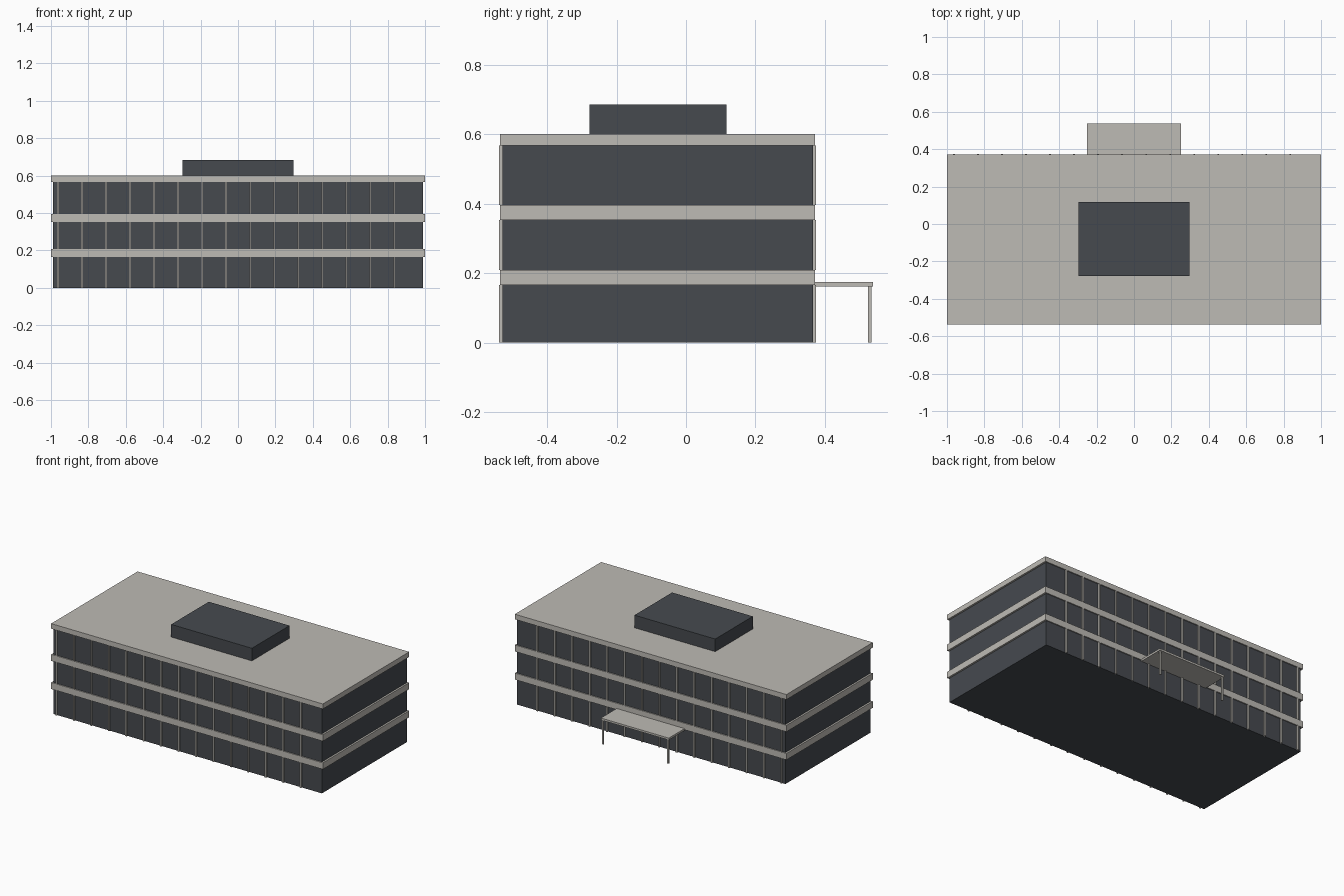
import bpy

cube = bpy.data.objects.get("Cube")
if cube:
    bpy.data.objects.remove(cube, do_unlink=True)


def material(name, rgb):
    mat = bpy.data.materials.new(name)
    mat.use_nodes = True
    mat.diffuse_color = (*rgb, 1)
    mat.node_tree.nodes["Principled BSDF"].inputs["Base Color"].default_value = (*rgb, 1)
    return mat


concrete = material("pale_concrete", (0.515, 0.497, 0.462))
glass = material("dark_glass", (0.061, 0.068, 0.078))


def box(name, mat, x, y, z):
    """Box spanning the (low, high) ranges on each axis."""
    spans = (x, y, z)
    bpy.ops.mesh.primitive_cube_add(size=1, location=[(a + b) / 2 for a, b in spans])
    obj = bpy.context.object
    obj.name = name
    obj.scale = [b - a for a, b in spans]
    bpy.ops.object.transform_apply(location=False, rotation=False, scale=True)
    obj.data.materials.append(mat)
    return obj


FRONT, BACK = -0.529, 0.365
LIP = 0.007
FIN = 0.0095

# Glazed body and rooftop plant room
box("glazed_body", glass, (-0.988, 0.988), (FRONT, BACK), (0, 0.58))
box("roof_plant_room", glass, (-0.297, 0.297), (-0.278, 0.117), (0.6, 0.685))

# Floor bands and roof slab
bands = [("lower_floor_band", 0.166, 0.209),
         ("upper_floor_band", 0.353, 0.396),
         ("roof_slab", 0.567, 0.601)]
for name, low, high in bands:
    box(name, concrete, (-1, 1), (FRONT - LIP, BACK + LIP), (low, high))

# Vertical fins on the long facades, one per bay and storey
storeys = [(0, 0.166), (0.209, 0.353), (0.396, 0.567)]
for side, wall, outward in (("front", FRONT, -1), ("back", BACK, 1)):
    y = sorted((wall - outward * 0.005, wall + outward * FIN))
    for floor, z in enumerate(storeys):
        for bay in range(15):
            x = -0.962 + bay * 0.1284
            box(f"{side}_fin_{floor}_{bay}", concrete, (x - 0.005, x + 0.005), y, z)

# Entrance canopy on two slim posts
box("entrance_canopy", concrete, (-0.25, 0.25), (BACK, 0.538), (0.161, 0.174))
for side, x in (("right", -0.24), ("left", 0.24)):
    box(f"{side}_canopy_post", concrete, (x - 0.005, x + 0.005), (0.524, 0.534), (0, 0.161))
